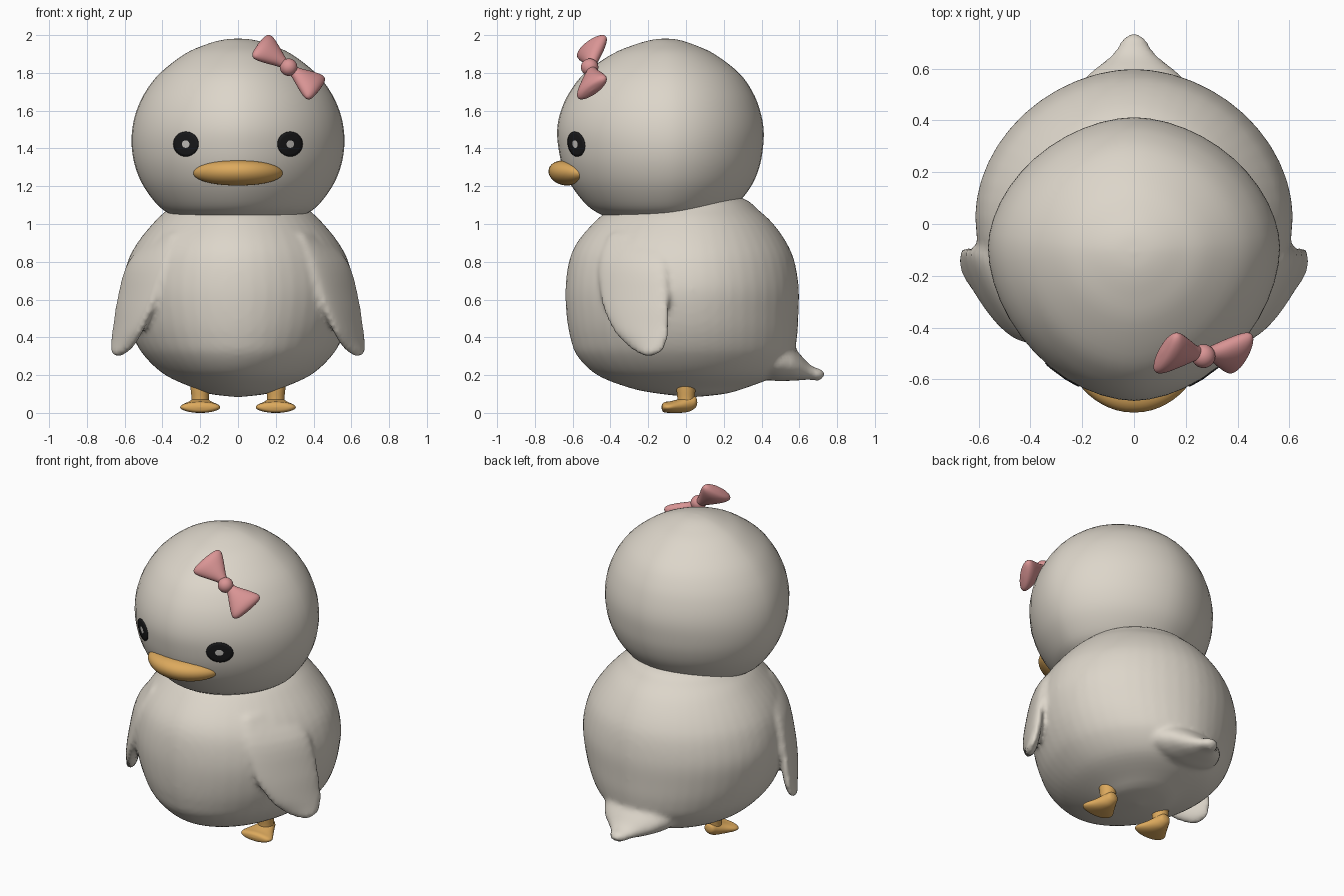
import bpy, bmesh, math
from mathutils import Vector
from mathutils.bvhtree import BVHTree

if "Cube" in bpy.data.objects:
    bpy.data.objects.remove(bpy.data.objects["Cube"])


def material(name, rgb):
    m = bpy.data.materials.new(name)
    m.diffuse_color = (*rgb, 1)
    m.use_nodes = True
    m.node_tree.nodes["Principled BSDF"].inputs["Base Color"].default_value = m.diffuse_color
    return m


CREAM = material("cream", (0.72, 0.67, 0.59))
ORANGE = material("orange", (0.72, 0.40, 0.11))
PINK = material("pink", (0.70, 0.30, 0.30))
BLACK = material("black", (0.01, 0.01, 0.011))
GLINT = material("eye_glint", (0.60, 0.58, 0.55))


def spline(keys, steps):
    """Catmull-Rom interpolation of parameter tuples."""
    k = [keys[0]] + list(keys) + [keys[-1]]
    out = []
    for i in range(1, len(k) - 2):
        for s in range(steps):
            t = s / steps
            out.append([0.5 * (2 * b + (c - a) * t + (2 * a - 5 * b + 4 * c - d) * t * t
                               + (3 * b - a - 3 * c + d) * t ** 3)
                        for a, b, c, d in zip(*k[i - 1:i + 3])])
    return out + [list(keys[-1])]


def loft(bm, keys, section, segs=48, steps=4):
    """Skin closed rings; section(params, angle) gives each ring point."""
    rings = [[bm.verts.new(section(p, 2 * math.pi * j / segs)) for j in range(segs)]
             for p in spline(keys, steps)]
    for a, b in zip(rings, rings[1:]):
        for j in range(segs):
            k = (j + 1) % segs
            bm.faces.new((a[j], a[k], b[k], b[j]))
    for end in (rings[0], rings[-1]):
        bm.faces.new(end)
    bmesh.ops.remove_doubles(bm, verts=[v for r in rings for v in r], dist=1e-4)


def finish(bm, name, mats, recalc=True):
    if recalc:
        bmesh.ops.recalc_face_normals(bm, faces=bm.faces)
    me = bpy.data.meshes.new(name)
    bm.to_mesh(me)
    bm.free()
    me.shade_smooth()
    for m in mats:
        me.materials.append(m)
    ob = bpy.data.objects.new(name, me)
    bpy.context.collection.objects.link(ob)
    return ob


def egg(power):
    """Horizontal section from (z, front y, back y, half width)."""
    def section(p, a):
        z, f, b, w = p
        mid = f + 0.54 * (b - f)
        c, s = math.cos(a), math.sin(a)
        c2 = math.copysign(abs(c) ** (2 / power), c)
        s2 = math.copysign(abs(s) ** (2 / power), s)
        return Vector((w * c2, mid + s2 * ((b - mid) if s > 0 else (mid - f)), z))
    return section


# body, tail and wings, fused into one soft skin
bm = bmesh.new()
loft(bm, [(.083, .04, .04, 0), (.1, -.13, .2, .15), (.13, -.29, .31, .23), (.2, -.47, .48, .385),
          (.3, -.575, .565, .495), (.4, -.613, .588, .555), (.52, -.633, .595, .595),
          (.66, -.638, .597, .613), (.8, -.62, .575, .585), (.9, -.578, .533, .533),
          (1.0, -.495, .463, .453), (1.07, -.41, .388, .38), (1.14, -.25, .29, .27),
          (1.2, 0, 0, 0)], egg(1.9))


def tail_section(p, a):
    y, lo, hi, w = p
    return Vector((w * math.cos(a), y, (lo + hi) / 2 + (hi - lo) / 2 * math.sin(a)))


loft(bm, [(.3, .22, .45, .25), (.45, .172, .41, .25), (.55, .17, .36, .2), (.6, .172, .315, .15),
          (.65, .176, .26, .09), (.69, .17, .238, .06), (.72, .175, .232, .042),
          (.737, .205, .205, 0)], tail_section, 32)

WING = [(.95, .32, -.40, .42, -.12, .03), (.8, .36, -.455, .565, -.1, .05),
        (.6, .43, -.445, .625, -.09, .045), (.45, .495, -.39, .648, -.085, .04),
        (.36, .545, -.31, .66, -.105, .034), (.315, .59, -.25, .658, -.14, .025),
        (.295, .63, -.195, .63, -.195, 0)]
for side in (1, -1):
    def wing_section(p, a):
        z, x1, y1, x2, y2, t = p
        half = Vector((x2 - x1, y2 - y1, 0)) / 2
        out = Vector((half.y, -half.x, 0)).normalized()
        v = Vector(((x1 + x2) / 2, (y1 + y2) / 2, z)) + half * math.cos(a) + out * (t * math.sin(a) + .008)
        v.x *= side
        return v
    loft(bm, WING, wing_section, 32)
body = finish(bm, "body_with_wings_and_tail", [CREAM])
rm = body.modifiers.new("fuse", 'REMESH')
rm.mode = 'VOXEL'
rm.voxel_size = 0.017
rm.use_smooth_shade = True
sm = body.modifiers.new("soften", 'SMOOTH')
sm.factor = 0.5
sm.iterations = 5

# head
bm = bmesh.new()
loft(bm, [(.97, -.1, -.1, 0), (1.0, -.34, .1, .25), (1.05, -.45, .19, .355), (1.1, -.525, .265, .425),
          (1.2, -.605, .345, .5), (1.3, -.652, .388, .543), (1.4, -.675, .407, .562),
          (1.5, -.682, .411, .56), (1.6, -.662, .392, .537), (1.7, -.615, .352, .49),
          (1.8, -.535, .28, .411), (1.9, -.39, .15, .282), (1.95, -.27, .04, .17),
          (1.975, -.18, -.04, .08), (1.982, -.11, -.11, 0)], egg(1.82))
head_tree = BVHTree.FromBMesh(bm)
finish(bm, "head", [CREAM])

# eyes: thin discs laid on the head, with a small light centre
for side, name in ((1, "right_eye"), (-1, "left_eye")):
    bm = bmesh.new()

    def on_head(r, a):
        x, z = side * .277 + r * math.cos(a), 1.423 + r * math.sin(a)
        hit = head_tree.ray_cast(Vector((x, -2, z)), Vector((0, 1, 0)))[0]
        return bm.verts.new(hit + Vector((0, -.006, 0)))
    n = 32
    rings = [[on_head(r, 2 * math.pi * j / n) for j in range(n)] for r in (.02, .036, .052, .066)]
    bm.faces.new(rings[0]).material_index = 1
    for a, b in zip(rings, rings[1:]):
        for j in range(n):
            k = (j + 1) % n
            bm.faces.new((a[j], b[j], b[k], a[k]))
    eye = finish(bm, name, [BLACK, GLINT], recalc=False)
    eye.modifiers.new("plate", 'SOLIDIFY').thickness = 0.007

# beak: wide flattened ellipsoid wrapped round the face
bm = bmesh.new()
bmesh.ops.create_uvsphere(bm, u_segments=48, v_segments=24, radius=1)
for v in bm.verts:
    x = .237 * math.copysign(abs(v.co.x) ** .9, v.co.x)
    v.co = Vector((x, -.642 + 1.4 * x * x + .085 * v.co.y - .012 * v.co.z, 1.27 + .066 * v.co.z))
finish(bm, "beak", [ORANGE])

# feet with short legs
for side, name in ((1, "right_foot"), (-1, "left_foot")):
    bm = bmesh.new()

    def foot_section(p, a):
        y, lo, hi, w = p
        return Vector((side * .2 + w * math.cos(a), y, (lo + hi) / 2 + (hi - lo) / 2 * math.sin(a)))
    loft(bm, [(.06, .055, .055, 0), (.052, .03, .085, .03), (.02, .008, .09, .048), (-.03, 0, .075, .075),
              (-.08, 0, .062, .104), (-.11, .002, .058, .1), (-.125, .01, .048, .07),
              (-.13, .03, .03, 0)], foot_section, 32)

    def leg_section(p, a):
        z, r = p
        return Vector((side * .2 + r * math.cos(a), r * math.sin(a), z))
    loft(bm, [(.045, .046), (.08, .046), (.12, .05), (.17, .054)], leg_section, 32)
    finish(bm, name, [ORANGE])

# bow: two flared loops and a round knot
knot = Vector((.268, -.51, 1.83))
axis = Vector((.79, 0, -.61)).normalized()
wide = Vector((.49, .73, .49))
wide = (wide - axis * wide.dot(axis)).normalized()
thin = axis.cross(wide)
for side, name in ((1, "bow_loop_right"), (-1, "bow_loop_left")):
    bm = bmesh.new()

    def bow_section(p, a):
        d, w, t = p
        return knot + Vector((0, .012, 0)) + axis * side * d + wide * w * math.cos(a) + thin * t * math.sin(a)
    loft(bm, [(.015, .022, .02), (.05, .036, .03), (.1, .066, .04), (.15, .094, .045), (.18, .1, .04),
              (.198, .075, .026), (.204, 0, 0)], bow_section, 32)
    finish(bm, name, [PINK])
bm = bmesh.new()
bmesh.ops.create_uvsphere(bm, u_segments=24, v_segments=16, radius=.046)
bmesh.ops.translate(bm, verts=bm.verts, vec=knot)
finish(bm, "bow_knot", [PINK])
